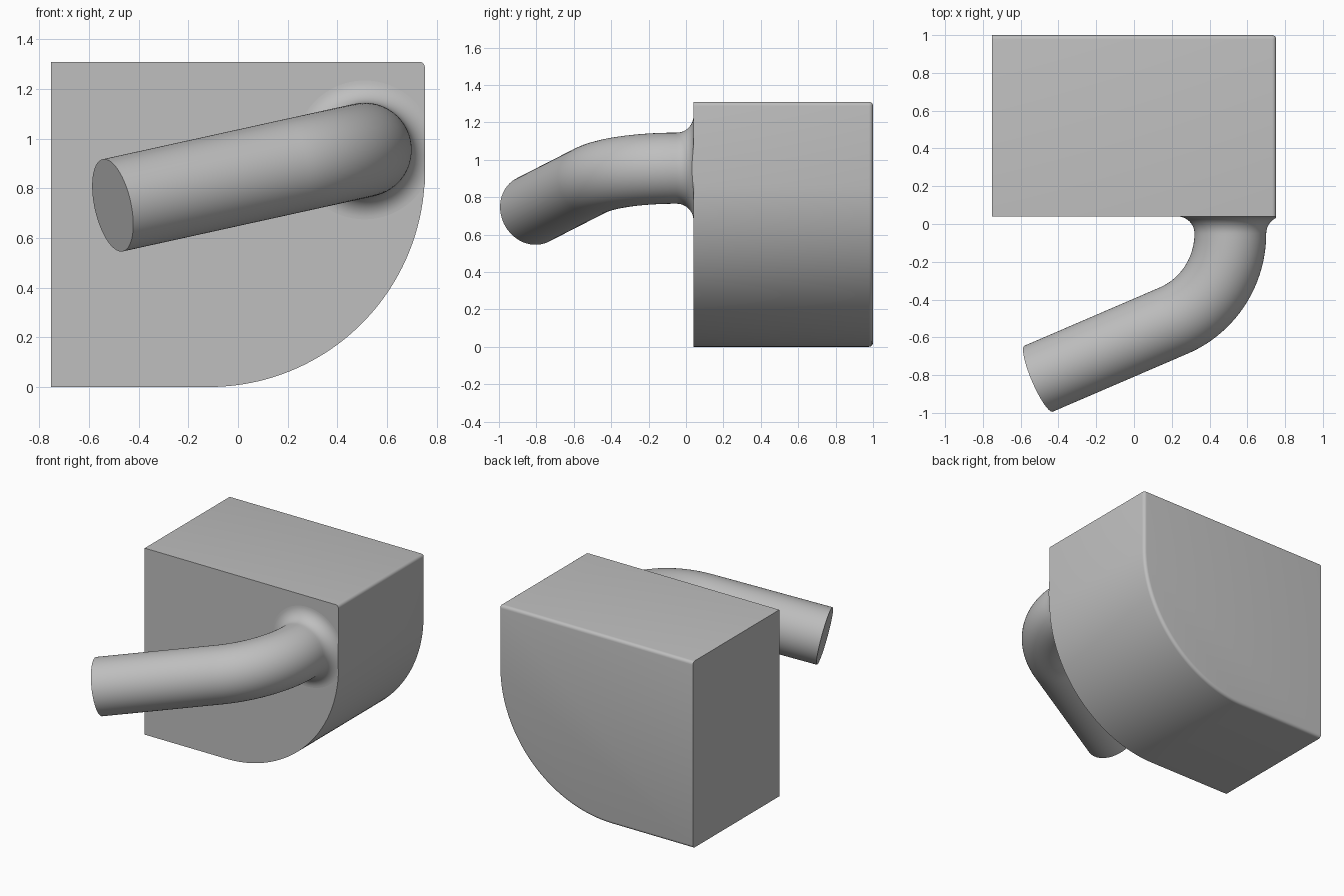
import bpy, bmesh
from math import sin, cos, tan, pi, radians
from mathutils import Vector

cube = bpy.data.objects.get("Cube")
if cube:
    bpy.data.objects.remove(cube, do_unlink=True)

GREY = (0.52, 0.52, 0.52, 1)
mat = bpy.data.materials.new("plain_grey")
mat.use_nodes = True
mat.diffuse_color = GREY
mat.node_tree.nodes["Principled BSDF"].inputs["Base Color"].default_value = GREY


def finish(bm, name):
    bmesh.ops.recalc_face_normals(bm, faces=bm.faces)
    mesh = bpy.data.meshes.new(name)
    bm.to_mesh(mesh)
    bm.free()
    mesh.materials.append(mat)
    obj = bpy.data.objects.new(name, mesh)
    bpy.context.collection.objects.link(obj)
    bpy.ops.object.select_all(action='DESELECT')
    obj.select_set(True)
    bpy.context.view_layer.objects.active = obj
    bpy.ops.object.shade_smooth_by_angle(angle=radians(32))
    return obj


# Block: square profile with one large rounded lower corner, extruded in depth
HALF, HEIGHT, FRONT, BACK, ROUND = 0.753, 1.31, 0.04, 1.0, 0.87
profile = [(-HALF, HEIGHT), (-HALF, 0)]
for i in range(49):
    a = pi / 2 * i / 48
    profile.append((HALF - ROUND + ROUND * sin(a), ROUND - ROUND * cos(a)))
profile.append((HALF, HEIGHT))

bm = bmesh.new()
face = bm.faces.new([bm.verts.new((x, FRONT, z)) for x, z in profile])
ext = bmesh.ops.extrude_face_region(bm, geom=[face], use_keep_orig=True)
new_verts = [g for g in ext["geom"] if isinstance(g, bmesh.types.BMVert)]
bmesh.ops.translate(bm, verts=new_verts, vec=(0, BACK - FRONT, 0))
bmesh.ops.recalc_face_normals(bm, faces=bm.faces)


def is_rounded(edge):
    a, b = (v.co for v in edge.verts)
    on_rim = min(a.y, b.y) > BACK - 0.001 and max(a.x, b.x) > -HALF + 0.001
    top_right = min(a.x, b.x) > HALF - 0.001 and min(a.z, b.z) > HEIGHT - 0.001
    return on_rim or top_right


# Small rounding on the back rim and the upper right edge
bmesh.ops.bevel(bm, geom=[e for e in bm.edges if is_rounded(e)], offset=0.022,
                offset_type='OFFSET', segments=4, profile=0.5, affect='EDGES')
finish(bm, "rounded_block")

# Bent handle: flared root, circular bend, straight arm
RADIUS, FLARE, BEND, ANGLE, ARM = 0.19, 0.09, 0.50, radians(67.2), 0.795
SIDES = 64
root = Vector((0.51, FRONT, 0.955))
out = Vector((0, -1, 0))
across = Vector((-1, 0, -0.22)).normalized()
normal = out.cross(across)

stations = [(root - out * 0.005, out, RADIUS + FLARE)]
for i in range(13):
    a = pi / 2 * i / 12
    stations.append((root + out * FLARE * (1 - cos(a)), out,
                     RADIUS + FLARE * (1 - sin(a))))
start = root + out * FLARE
for i in range(1, 33):
    a = ANGLE * i / 32
    centre = start + out * BEND * sin(a) + across * BEND * (1 - cos(a))
    stations.append((centre, out * cos(a) + across * sin(a), RADIUS))
last, direction, _ = stations[-1]
stations.append((last + direction * ARM, direction, RADIUS))

bm = bmesh.new()
rings = []
for centre, tangent, r in stations:
    side = tangent.cross(normal)
    rings.append([bm.verts.new(centre + r * (side * cos(t) + normal * sin(t)))
                  for t in (2 * pi * k / SIDES for k in range(SIDES))])
for lower, upper in zip(rings, rings[1:]):
    for k in range(SIDES):
        n = (k + 1) % SIDES
        bm.faces.new((lower[k], lower[n], upper[n], upper[k]))
bm.faces.new(rings[0])
bm.faces.new(rings[-1])

# Trim the flare flush with the side of the block
cut = bmesh.ops.bisect_plane(bm, geom=bm.verts[:] + bm.edges[:] + bm.faces[:],
                             plane_co=(HALF, 0, 0), plane_no=(1, 0, 0),
                             clear_outer=True)
bmesh.ops.edgenet_fill(bm, edges=[g for g in cut["geom_cut"]
                                  if isinstance(g, bmesh.types.BMEdge)])
finish(bm, "bent_handle")
